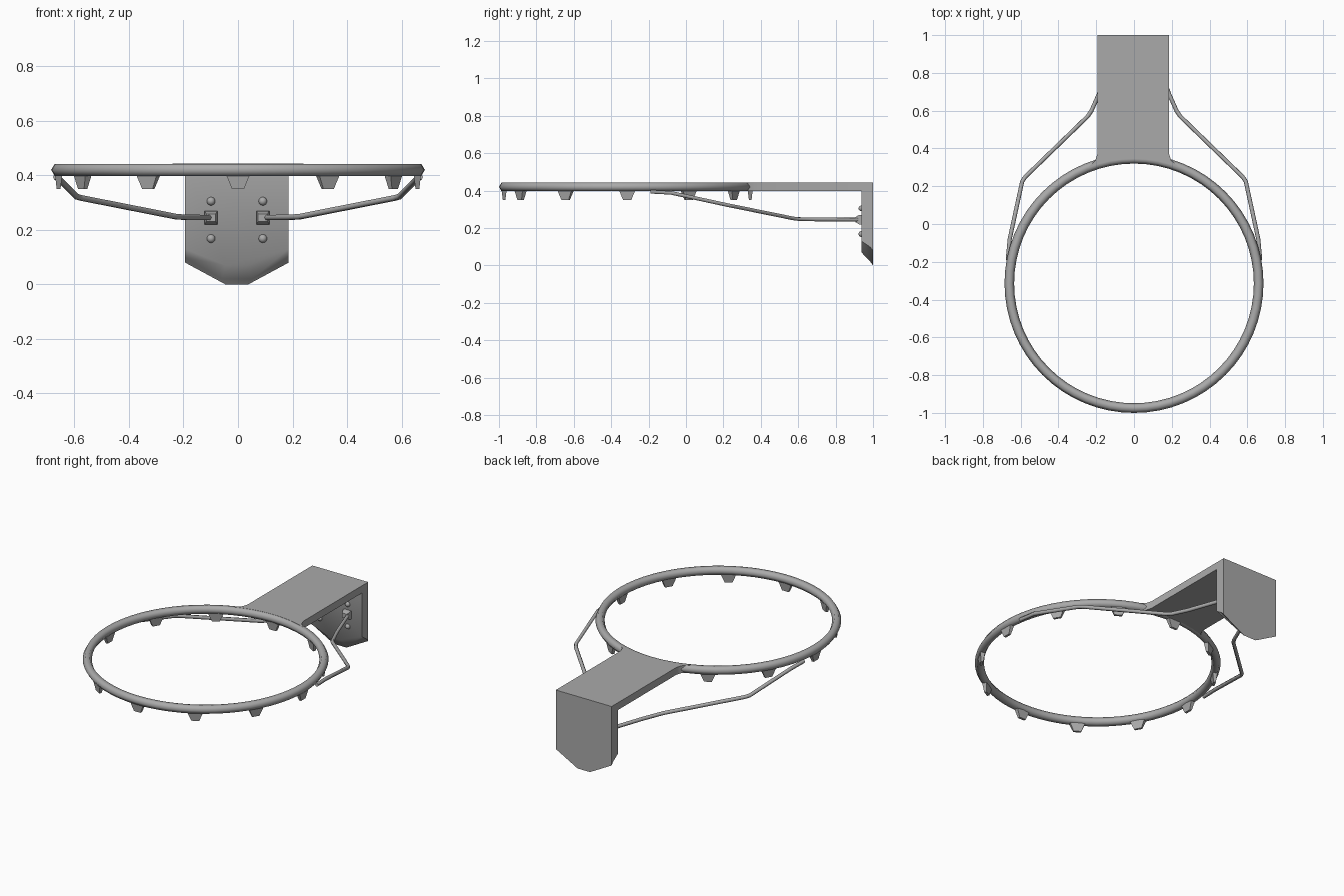
import bpy, bmesh, math
from mathutils import Matrix, Vector

cube = bpy.data.objects.get("Cube")
if cube:
    bpy.data.objects.remove(cube, do_unlink=True)

RING_Y, RING_R, RING_Z, TUBE = -0.3145, 0.66, 0.42, 0.0255
MID_X, HALF_W = -0.004, 0.19
TOP, UNDER = 0.443, 0.398
FRONT_Y = 0.938

steel = bpy.data.materials.new("grey steel")
steel.use_nodes = True
GREY = (0.4, 0.4, 0.4, 1)
steel.diffuse_color = GREY
steel.node_tree.nodes["Principled BSDF"].inputs["Base Color"].default_value = GREY


def finish(obj, angle=65):
    obj.data.materials.append(steel)
    bpy.ops.object.select_all(action="DESELECT")
    obj.select_set(True)
    bpy.context.view_layer.objects.active = obj
    bpy.ops.object.shade_smooth_by_angle(angle=math.radians(angle))
    return obj


def loft(name, loops, matrix=Matrix(), angle=65):
    """Skin matching outlines and cap both ends."""
    bm = bmesh.new()
    rows = [[bm.verts.new(matrix @ Vector(p)) for p in loop] for loop in loops]
    n = len(rows[0])
    for a, b in zip(rows, rows[1:]):
        for i in range(n):
            j = (i + 1) % n
            bm.faces.new((a[i], a[j], b[j], b[i]))
    bm.faces.new(rows[0])
    bm.faces.new(rows[-1])
    bmesh.ops.recalc_face_normals(bm, faces=bm.faces)
    mesh = bpy.data.meshes.new(name)
    bm.to_mesh(mesh)
    bm.free()
    obj = bpy.data.objects.new(name, mesh)
    bpy.context.collection.objects.link(obj)
    return finish(obj, angle)


def rectangle(w, d, z):
    return [(-w, -d, z), (w, -d, z), (w, d, z), (-w, d, z)]


# Ring with a six-sided tube
bpy.ops.mesh.primitive_torus_add(location=(0, RING_Y, RING_Z), major_radius=RING_R,
                                 minor_radius=TUBE, major_segments=64, minor_segments=6)
bpy.context.object.name = "ring"
finish(bpy.context.object)

# Twelve tapered net tabs below the ring
for i in range(12):
    place = (Matrix.Translation((0, RING_Y, 0)) @ Matrix.Rotation(i * math.tau / 12, 4, "Z")
             @ Matrix.Translation((0, -RING_R + 0.002, 0)))
    loft(f"net_tab_{i + 1}", [rectangle(0.046, 0.014, 0.408),
                              rectangle(0.022, 0.007, 0.35)], place, 30)

# Top plate, its front edge following the ring with flared corners
xs = [-0.24 + 0.48 * i / 12 for i in range(13)]
outline = [(x, RING_Y + math.sqrt(RING_R ** 2 - x * x)) for x in xs]
outline += [(MID_X + HALF_W + 0.012, 0.335), (MID_X + HALF_W, 0.37), (MID_X + HALF_W, FRONT_Y),
            (MID_X - HALF_W, FRONT_Y), (MID_X - HALF_W, 0.37), (MID_X - HALF_W - 0.012, 0.335)]
loft("top_plate", [[(x, y, z) for x, y in outline] for z in (UNDER, TOP)], angle=30)


# Back plate with a sloped lower edge and a thin lip
def shield(y, side_z, low_z, low_w=0.042):
    half = [(HALF_W, TOP), (HALF_W, side_z), (low_w, low_z)]
    pts = half + [(-x, z) for x, z in reversed(half)]
    return [(MID_X + x, y, z) for x, z in pts]


loft("back_plate", [shield(FRONT_Y, 0.13, 0.07), shield(0.985, 0.098, 0.02, 0.055),
                    shield(1.0, 0.08, 0)])

for side, label in ((1, "left"), (-1, "right")):
    # Bent support rod from the ring to the back plate
    path = [(0.668, -0.19, 0.394), (0.658, -0.08, 0.388), (0.592, 0.225, 0.322),
            (0.575, 0.25, 0.317), (0.245, 0.57, 0.252), (0.225, 0.6, 0.248),
            (0.185, 0.69, 0.246), (0.098, 0.935, 0.245)]
    curve = bpy.data.curves.new(f"{label}_support_rod", "CURVE")
    curve.dimensions = "3D"
    curve.bevel_depth = 0.011
    curve.bevel_resolution = 1
    curve.use_fill_caps = True
    spline = curve.splines.new("POLY")
    spline.points.add(len(path) - 1)
    for point, (x, y, z) in zip(spline.points, path):
        point.co = (side * x, y, z, 1)
    rod = bpy.data.objects.new(f"{label}_support_rod", curve)
    bpy.context.collection.objects.link(rod)
    bpy.context.view_layer.update()
    bpy.ops.object.select_all(action="DESELECT")
    rod.select_set(True)
    bpy.context.view_layer.objects.active = rod
    bpy.ops.object.convert(target="MESH")
    finish(bpy.context.object)

    # Bracket holding the rod
    x = MID_X + side * 0.095
    place = Matrix.Translation((x, FRONT_Y, 0.245)) @ Matrix.Rotation(math.pi / 2, 4, "X")
    loft(f"{label}_bracket", [rectangle(0.024, 0.025, -0.005), rectangle(0.024, 0.025, 0.012),
                              rectangle(0.017, 0.014, 0.032)], place, 30)

    # Domed bolts above and below the bracket
    for z, level in ((0.305, "upper"), (0.168, "lower")):
        bpy.ops.mesh.primitive_uv_sphere_add(segments=16, ring_count=8, radius=0.0155,
                                             location=(x, FRONT_Y, z))
        bpy.context.object.name = f"{label}_{level}_bolt"
        finish(bpy.context.object)
